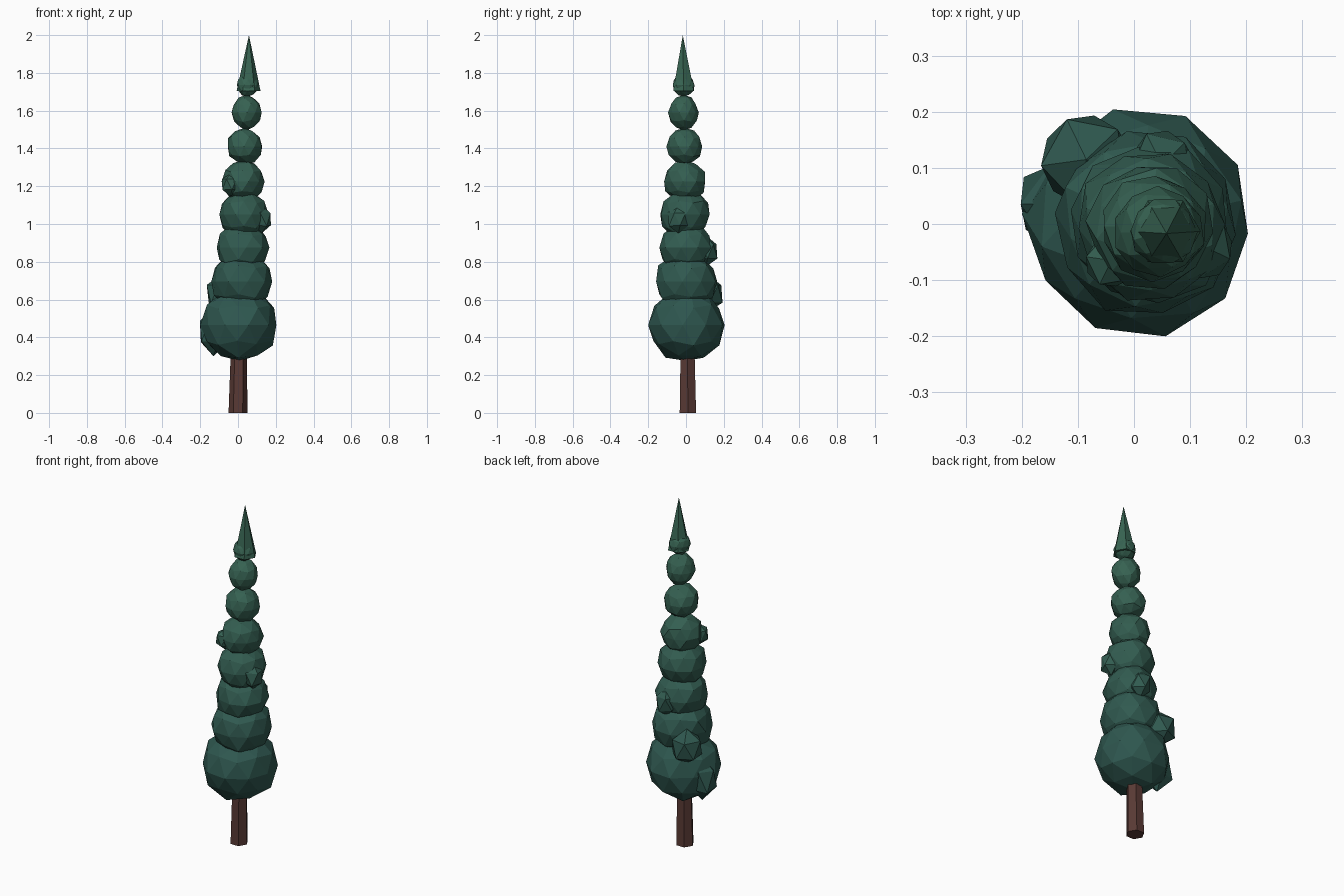
import bpy, bmesh, random
from math import pi
from mathutils import Vector, Matrix

if "Cube" in bpy.data.objects:
    bpy.data.objects.remove(bpy.data.objects["Cube"])

random.seed(4)


def material(name, rgb):
    m = bpy.data.materials.new(name)
    m.diffuse_color = (*rgb, 1)
    m.use_nodes = True
    m.node_tree.nodes["Principled BSDF"].inputs["Base Color"].default_value = m.diffuse_color
    return m


def finish(bm, name, mat):
    bmesh.ops.recalc_face_normals(bm, faces=bm.faces)
    me = bpy.data.meshes.new(name)
    bm.to_mesh(me)
    bm.free()
    me.materials.append(mat)
    ob = bpy.data.objects.new(name, me)
    bpy.context.collection.objects.link(ob)
    return ob


def clump(name, center, size, mat, detail=2, jitter=0.05):
    """Faceted leaf ball with slightly uneven corners."""
    bm = bmesh.new()
    bmesh.ops.create_icosphere(bm, subdivisions=detail, radius=1.0)
    spin = Matrix.Rotation(random.uniform(0, 2 * pi), 3, 'Z')
    for v in bm.verts:
        p = spin @ v.co * (1.01 + random.uniform(-jitter, jitter))
        v.co = Vector([p[i] * size[i] + center[i] for i in range(3)])
    return finish(bm, name, mat)


def tapered(name, base, top, r0, r1, sides, turn, mat):
    """Faceted shaft from base to top, pointed when r1 is 0."""
    bm = bmesh.new()
    h = top[2] - base[2]
    bmesh.ops.create_cone(bm, cap_ends=True, segments=sides, radius1=r0, radius2=r1,
                          depth=h, matrix=Matrix.Rotation(turn, 4, 'Z'))
    for v in bm.verts:
        v.co += Vector(top if v.co.z > 0 else base)
        v.co.z = top[2] if v.co.z > (base[2] + top[2]) / 2 else base[2]
    if r1 == 0:
        bmesh.ops.remove_doubles(bm, verts=bm.verts, dist=1e-5)
    return finish(bm, name, mat)


bark = material("bark", (0.10, 0.042, 0.035))


def leaf(z):
    t = z / 2
    return material("leaf", (0.024 + 0.016 * t, 0.085 + 0.045 * t, 0.077 + 0.008 * t))


# Trunk
tapered("trunk", (0, 0.01, 0), (0.005, 0.008, 0.36), 0.05, 0.042, 6, pi / 6, bark)

# Stacked foliage tiers: x, y, z, radius, half height
tiers = [
    (0.01, 0.00, 0.465, 0.20, 0.195),
    (0.02, 0.00, 0.695, 0.165, 0.155),
    (0.025, 0.00, 0.875, 0.142, 0.14),
    (0.027, -0.005, 1.05, 0.130, 0.13),
    (0.03, -0.005, 1.225, 0.112, 0.11),
    (0.035, -0.007, 1.41, 0.094, 0.095),
    (0.045, -0.013, 1.59, 0.079, 0.09),
    (0.052, -0.013, 1.735, 0.058, 0.06),
]
for i, (x, y, z, r, h) in enumerate(tiers):
    clump(f"foliage_tier_{i + 1}", (x, y, z), (r, r, h), leaf(z))

# Side tufts breaking the outline
tufts = [
    (-0.13, 0.035, 0.435, 0.085, 0.125),
    (-0.085, 0.115, 0.63, 0.085, 0.10),
    (0.05, 0.105, 0.855, 0.065, 0.08),
    (0.125, -0.04, 1.025, 0.06, 0.075),
    (-0.04, -0.065, 1.21, 0.05, 0.06),
]
for i, (x, y, z, r, h) in enumerate(tufts):
    clump(f"foliage_tuft_{i + 1}", (x, y, z), (r, r, h), leaf(z), 1, 0.08)

# Pointed tip
tapered("tip", (0.056, -0.013, 1.705), (0.058, -0.017, 2.0), 0.063, 0, 6, pi / 6, leaf(1.9))
